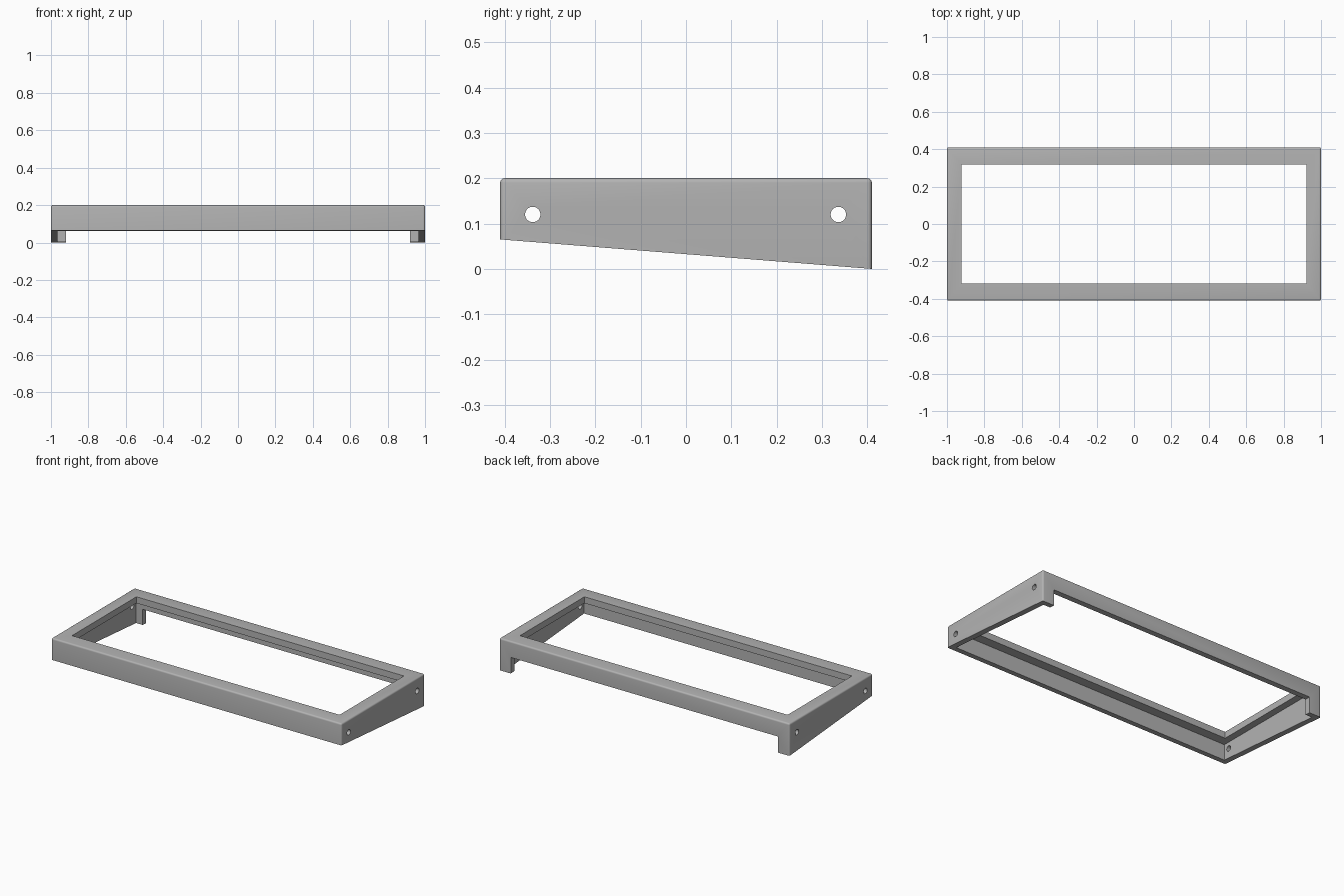
import bpy
import bmesh
import math
from mathutils import Matrix

cube = bpy.data.objects.get("Cube")
if cube:
    bpy.data.objects.remove(cube, do_unlink=True)

W, D, H = 1.0, 0.41, 0.20      # half width, half depth, height
FRONT_Z = 0.065                # lower edge at the front
WALL, PLATE = 0.035, 0.04      # wall and top plate thickness

grey = bpy.data.materials.new("plain grey")
grey.use_nodes = True
colour = (0.45, 0.45, 0.45, 1)
grey.diffuse_color = colour
grey.node_tree.nodes["Principled BSDF"].inputs["Base Color"].default_value = colour


def add_object(name, bm):
    bmesh.ops.recalc_face_normals(bm, faces=bm.faces)
    mesh = bpy.data.meshes.new(name)
    bm.to_mesh(mesh)
    bm.free()
    mesh.materials.append(grey)
    obj = bpy.data.objects.new(name, mesh)
    bpy.context.collection.objects.link(obj)
    return obj


def box(name, x, y0, y1, z0, z1):
    bm = bmesh.new()
    size = Matrix.Diagonal((2 * x, y1 - y0, z1 - z0, 1))
    place = Matrix.Translation((0, (y0 + y1) / 2, (z0 + z1) / 2))
    bmesh.ops.create_cube(bm, size=1, matrix=place @ size)
    return add_object(name, bm)


def cross_hole(name, y, z, radius):
    bm = bmesh.new()
    turn = Matrix.Translation((0, y, z)) @ Matrix.Rotation(math.pi / 2, 4, "Y")
    bmesh.ops.create_cone(bm, cap_ends=True, segments=32, radius1=radius,
                          radius2=radius, depth=2.4, matrix=turn)
    return add_object(name, bm)


# Wedge-shaped body with rounded upright and top edges
bm = bmesh.new()
profile = [(-D, FRONT_Z), (D, 0), (D, H), (-D, H)]
face = bm.faces.new([bm.verts.new((-W, y, z)) for y, z in profile])
side = bmesh.ops.extrude_face_region(bm, geom=[face])
bmesh.ops.translate(bm, vec=(2 * W, 0, 0),
                    verts=[v for v in side["geom"] if isinstance(v, bmesh.types.BMVert)])
rounded = [e for e in bm.edges if max(v.co.z for v in e.verts) > H - 0.01]
bmesh.ops.bevel(bm, geom=rounded, offset=0.01, segments=4, profile=0.5, affect="EDGES")
frame = add_object("wedge_frame", bm)

# Hollow underside, top opening, rear gap between the feet, side holes
cutters = [
    box("underside_cutter", W - WALL, -D + WALL, D - WALL, -0.1, H - PLATE),
    box("opening_cutter", 0.922, -0.317, 0.317, 0.1, 0.3),
    box("rear_gap_cutter", 0.92, 0.34, 0.5, -0.1, 0.1),
    cross_hole("front_hole_cutter", -0.338, 0.12, 0.017),
    cross_hole("rear_hole_cutter", 0.336, 0.12, 0.017),
]
bpy.context.view_layer.objects.active = frame
for cutter in cutters:
    cutter.hide_render = True
    cut = frame.modifiers.new(cutter.name, "BOOLEAN")
    cut.operation = "DIFFERENCE"
    cut.solver = "EXACT"
    cut.object = cutter
    bpy.ops.object.modifier_apply(modifier=cut.name)
    bpy.data.objects.remove(cutter, do_unlink=True)

bpy.ops.object.select_all(action="DESELECT")
frame.select_set(True)
bpy.ops.object.shade_smooth_by_angle(angle=math.radians(30))
